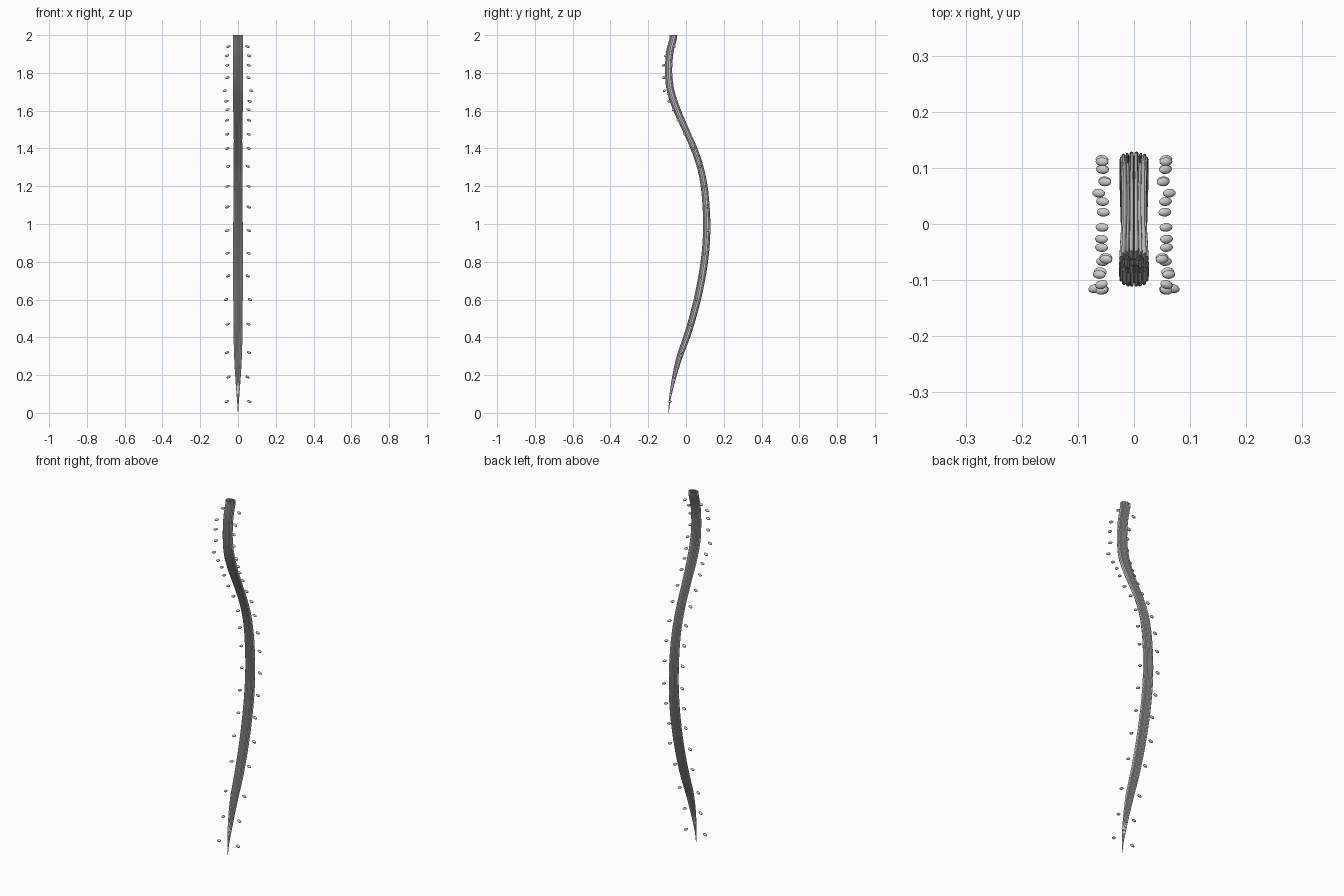
import bpy, bmesh, math
from mathutils import Vector

if "Cube" in bpy.data.objects:
    bpy.data.objects.remove(bpy.data.objects["Cube"])

# centre line of the cord: (z, y, cross-section scale)
PATH = [(2.0, -.067, 1), (1.98, -.068, .97), (1.95, -.076, .96), (1.9, -.087, .96), (1.8, -.092, .96),
        (1.7, -.080, 1), (1.6, -.046, .95), (1.5, -.002, .86), (1.4, .042, .85), (1.3, .076, .87),
        (1.2, .096, .9), (1.1, .106, .93), (1.0, .110, .95), (.9, .107, .97),
        (.8, .097, .98), (.7, .081, .97), (.6, .06, .95), (.5, .034, .92),
        (.4, .003, .88), (.3, -.033, .78), (.2, -.06, .57), (.1, -.081, .3),
        (.05, -.088, .15), (0, -.091, .03)]


def spline(steps=4):
    """Smooth the path with Catmull-Rom."""
    p = [Vector(q) for q in PATH]
    p = [p[0] * 2 - p[1]] + p + [p[-1] * 2 - p[-2]]
    out = []
    for i in range(1, len(p) - 2):
        a, b, c, d = p[i - 1:i + 3]
        for k in range(steps):
            t = k / steps
            out.append(.5 * (2 * b + (c - a) * t + (2 * a - 5 * b + 4 * c - d) * t * t
                             + (3 * b - a - 3 * c + d) * t ** 3))
    return out + [p[-2]]


LINE = spline()


def sweep(name, section):
    """Sweep a closed (x, y) section along the cord, tapering with it; the cut top is open."""
    bm = bmesh.new()
    rings = []
    for i, (z, y, s) in enumerate(LINE):
        a, b = LINE[max(i - 1, 0)], LINE[min(i + 1, len(LINE) - 1)]
        ang = math.atan2(b[1] - a[1], a[0] - b[0])
        if z > 1.98 or i == len(LINE) - 1:
            ang = 0                                  # flat ends
        rings.append([bm.verts.new((u * s, y + v * s * math.cos(ang), z + v * s * math.sin(ang)))
                      for u, v in section])
    n = len(section)
    for r, q in zip(rings, rings[1:]):
        for j in range(n):
            bm.faces.new((r[j], q[j], q[(j + 1) % n], r[(j + 1) % n]))
    bm.faces.new(rings[-1][::-1])
    bmesh.ops.recalc_face_normals(bm, faces=bm.faces)
    me = bpy.data.meshes.new(name)
    bm.to_mesh(me)
    bm.free()
    me.shade_smooth()
    me.set_sharp_from_angle(angle=math.radians(45))
    ob = bpy.data.objects.new(name, me)
    bpy.context.collection.objects.link(ob)


def oval(cx, cy, rx, ry, rot, n=16):
    """Slightly squared, rotated oval."""
    pts = []
    c, s = math.cos(math.radians(rot)), math.sin(math.radians(rot))
    for k in range(n):
        t = 2 * math.pi * k / n
        u = rx * math.copysign(abs(math.cos(t)) ** .75, math.cos(t))
        v = ry * math.copysign(abs(math.sin(t)) ** .75, math.sin(t))
        pts.append((cx + u * c - v * s, cy + u * s + v * c))
    return pts


# nerve tracts, right half: name, centre x, y, radii, rotation
TRACTS = [("inner_back_column", .0046, .0115, .0042, .0085, 0),
          ("outer_back_column", .0115, .0105, .0028, .0075, -15),
          ("back_side_tract", .0180, .0105, .0032, .0062, -35),
          ("upper_side_tract", .0232, .004, .003, .0062, -8),
          ("lower_side_tract", .0232, -.0055, .003, .0055, 12),
          ("front_side_tract", .0172, -.0125, .0035, .0055, 40),
          ("outer_front_column", .0105, -.0148, .0038, .0053, 12),
          ("inner_front_column", .0042, -.0128, .0038, .0075, 0)]
for name, x, y, rx, ry, rot in TRACTS:
    sec = oval(x, y, rx, ry, rot)
    sweep(name + "_right", sec)
    sweep(name + "_left", [(-u, v) for u, v in sec])

# inner grey matter
half = [(0, .006), (.006, .007), (.011, .012), (.016, .008), (.021, 0),
        (.016, -.009), (.010, -.012), (.005, -.007), (0, -.006)]
sweep("grey_matter_core", half + [(-u, v) for u, v in half[-2:0:-1]])

# pairs of nerve nodes beside the cord: z, x, y
NODES = [(1.94, .050, -.063), (1.89, .058, -.108), (1.84, .057, -.118), (1.775, .056, -.118),
         (1.705, .070, -.115), (1.65, .062, -.09), (1.605, .056, -.067), (1.55, .058, -.042),
         (1.475, .057, -.006), (1.40, .056, .040), (1.305, .052, .075), (1.20, .056, .097),
         (1.09, .057, .111), (.965, .057, .115), (.845, .056, .098), (.725, .052, .077),
         (.60, .063, .055), (.47, .055, .021), (.32, .058, -.027), (.19, .050, -.06), (.06, .060, -.085)]
for i, (z, x, y) in enumerate(NODES):
    for side, tag in ((1, "right"), (-1, "left")):
        bpy.ops.mesh.primitive_uv_sphere_add(segments=16, ring_count=10, radius=1, location=(side * x, y, z))
        node = bpy.context.object
        node.name = f"nerve_node_{tag}_{i + 1}"
        node.scale = (.012, .0078, .0065)
        node.rotation_euler = (0, side * math.radians(20), -side * math.radians(15 if y < -.1 else -4))
        bpy.ops.object.shade_smooth()
